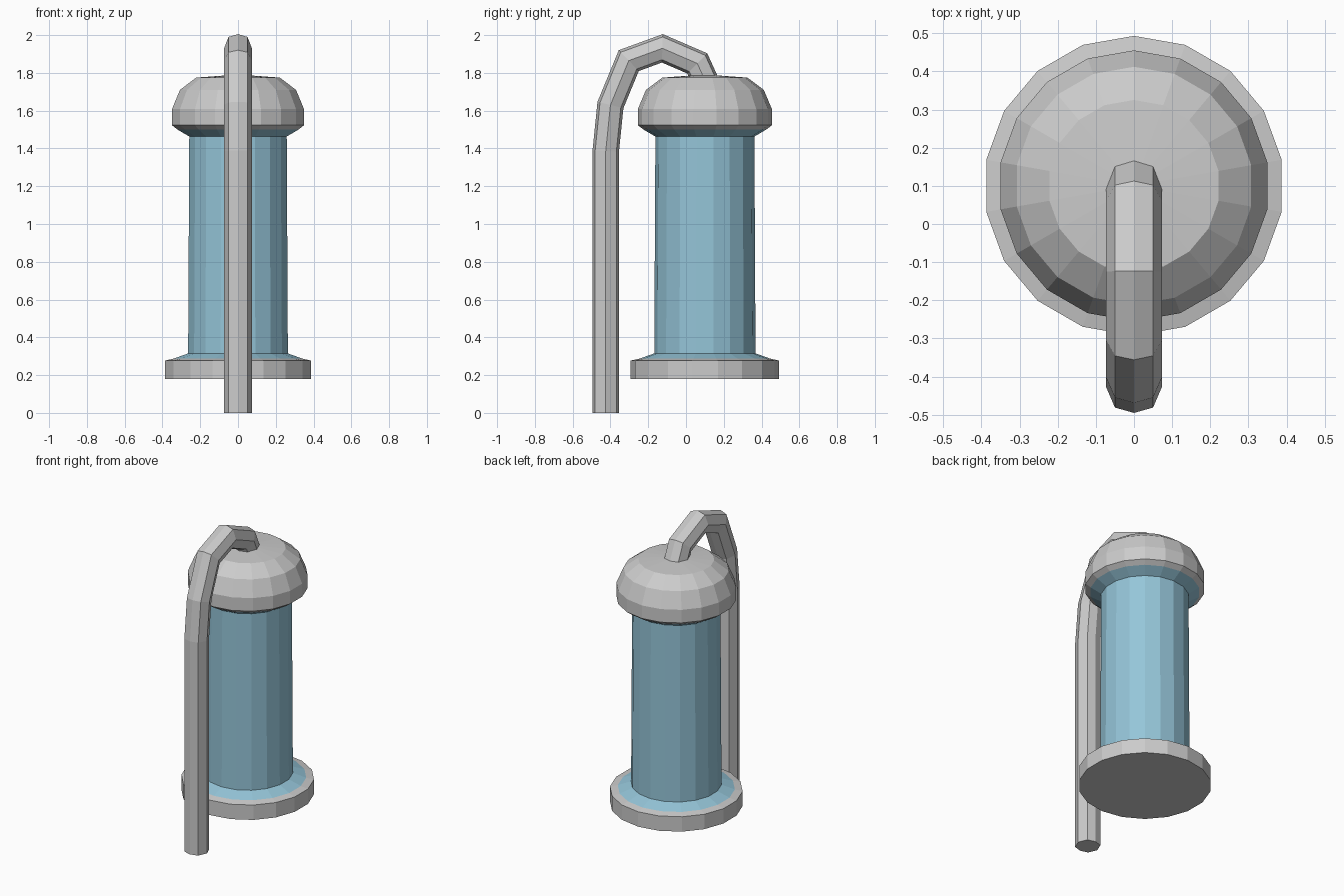
import bpy, bmesh, math
from mathutils import Vector

if "Cube" in bpy.data.objects:
    bpy.data.objects.remove(bpy.data.objects["Cube"])

SIDES = 18
CENTRE_Y = 0.1


def loft(name, rings, caps=True, material=None):
    """Skin a list of equal-length point rings into one flat-shaded object."""
    bm = bmesh.new()
    loops = [[bm.verts.new(p) for p in ring] for ring in rings]
    n = len(loops[0])
    for a, b in zip(loops, loops[1:]):
        for i in range(n):
            j = (i + 1) % n
            bm.faces.new((a[i], a[j], b[j], b[i]))
    if caps:
        bm.faces.new(list(reversed(loops[0])))
        bm.faces.new(loops[-1])
    bmesh.ops.recalc_face_normals(bm, faces=bm.faces)
    mesh = bpy.data.meshes.new(name)
    bm.to_mesh(mesh)
    bm.free()
    obj = bpy.data.objects.new(name, mesh)
    bpy.context.collection.objects.link(obj)
    if material:
        mesh.materials.append(material)
    return obj


def lathe(name, profile, **kw):
    """Turn a (radius, z) profile around the lantern axis."""
    angles = [2 * math.pi * i / SIDES + math.pi / 2 for i in range(SIDES)]
    return loft(name, [[(r * math.cos(a), CENTRE_Y + r * math.sin(a), z)
                        for a in angles] for r, z in profile], **kw)


glass = bpy.data.materials.new("blue_glass")
glass.diffuse_color = (0.30, 0.56, 0.69, 1)
glass.use_nodes = True
glass.node_tree.nodes["Principled BSDF"].inputs["Base Color"].default_value = glass.diffuse_color

# Lantern: base disc, flared glass tube, domed cap
lathe("lantern_base", [(0.393, 0.18), (0.393, 0.277), (0.347, 0.287)])
lathe("lantern_glass", [(0.347, 0.287), (0.268, 0.315), (0.262, 1.463),
                        (0.325, 1.5)], caps=False, material=glass)
lathe("lantern_cap", [(0.325, 1.5), (0.355, 1.523), (0.355, 1.608),
                      (0.312, 1.71), (0.225, 1.775), (0.06, 1.787)])

# Hooked pole: eight-sided section swept along a path in the yz plane
path = [Vector((0, y, z)) for y, z in [
    (-0.425, 0), (-0.425, 1.385), (-0.4, 1.63), (-0.303, 1.865),
    (-0.125, 1.93), (0.06, 1.85), (0.11, 1.74)]]
section = [(0.074, 0), (0.05, 0.056), (0, 0.07), (-0.05, 0.056),
           (-0.074, 0), (-0.05, -0.056), (0, -0.07), (0.05, -0.056)]
rings = []
for i, p in enumerate(path):
    before = (p - path[i - 1]).normalized() if i else None
    after = (path[i + 1] - p).normalized() if i < len(path) - 1 else None
    before, after = before or after, after or before
    tangent = (before + after).normalized()
    across = Vector((0, -tangent.z, tangent.y)) / tangent.dot(after)
    rings.append([p + Vector((u, 0, 0)) + across * v for u, v in section])
loft("hooked_pole", rings)
